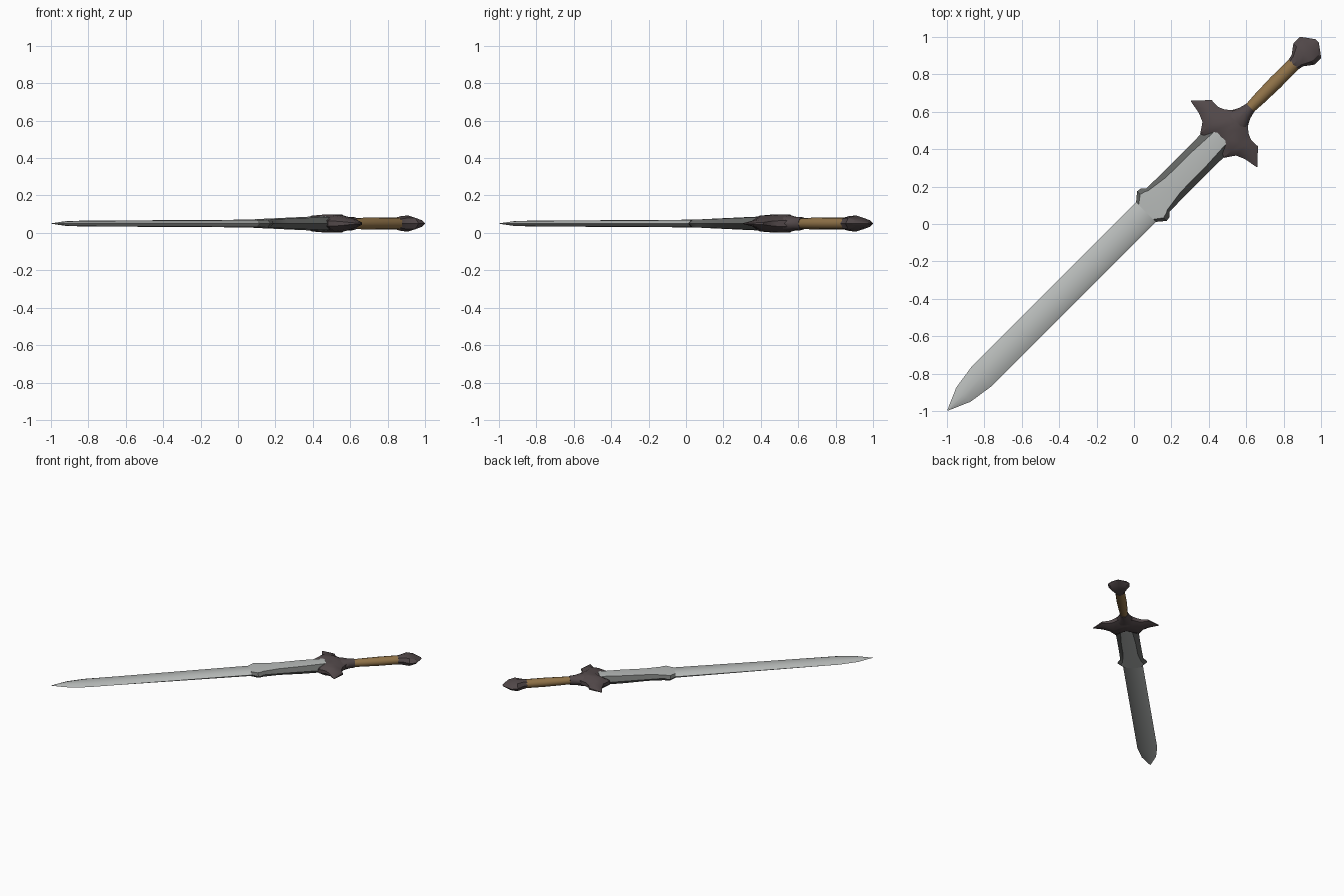
import bpy, bmesh, math
from mathutils import Vector

if "Cube" in bpy.data.objects:
    bpy.data.objects.remove(bpy.data.objects["Cube"])

R2 = math.sqrt(2)


def material(name, col):
    m = bpy.data.materials.new(name)
    m.diffuse_color = (*col, 1)
    m.use_nodes = True
    m.node_tree.nodes["Principled BSDF"].inputs["Base Color"].default_value = m.diffuse_color
    return m


steel = material("pale steel", (0.48, 0.50, 0.49))
tarnish = material("tarnished steel", (0.13, 0.135, 0.13))
iron = material("dark iron", (0.085, 0.066, 0.068))
leather = material("tan leather", (0.28, 0.17, 0.065))


def world(u, v, z):
    # u runs along the sword (tip to pommel), v across it
    return Vector(((u + v) / R2, (u - v) / R2, z + 0.05))


def loft(name, rings, mats, pick=None, angle=35):
    bm = bmesh.new()
    loops = [[bm.verts.new(world(*p)) for p in r] for r in rings]
    n = len(rings[0])
    for i in range(len(loops) - 1):
        for j in range(n):
            k = (j + 1) % n
            f = bm.faces.new((loops[i][j], loops[i][k], loops[i + 1][k], loops[i + 1][j]))
            if pick:
                f.material_index = pick(j)
    bm.faces.new(loops[0])
    bm.faces.new(loops[-1])
    bmesh.ops.recalc_face_normals(bm, faces=bm.faces)
    me = bpy.data.meshes.new(name)
    bm.to_mesh(me)
    bm.free()
    for m in mats:
        me.materials.append(m)
    ob = bpy.data.objects.new(name, me)
    bpy.context.collection.objects.link(ob)
    bpy.ops.object.select_all(action='DESELECT')
    ob.select_set(True)
    bpy.context.view_layer.objects.active = ob
    bpy.ops.object.shade_smooth_by_angle(angle=math.radians(angle))
    return ob


def blade_ring(u, w, m, h):
    # bevelled lens: thin edges, shoulders at m, central ridge
    s = h * 0.88
    return [(u, w, 0), (u, m, s), (u, 0, h), (u, -m, s),
            (u, -w, 0), (u, -m, -s), (u, 0, -h), (u, m, -s)]


def oval_ring(u, w, h, n=12):
    return [(u, w * math.cos(2 * math.pi * i / n), h * math.sin(2 * math.pi * i / n))
            for i in range(n)]


# long blade
loft("blade", [blade_ring(*s) for s in (
    (-1.412, 0.001, 0.0005, 0.001), (-1.29, 0.054, 0.025, 0.013),
    (-1.15, 0.075, 0.042, 0.016), (-0.5, 0.075, 0.048, 0.018),
    (0.13, 0.075, 0.052, 0.021))], [steel])

# thickened blade base with barbs: pale face, tarnished bevels
loft("blade_base", [blade_ring(*s) for s in (
    (0.09, 0.074, 0.055, 0.021), (0.135, 0.112, 0.088, 0.023),
    (0.16, 0.108, 0.082, 0.024), (0.18, 0.088, 0.072, 0.025),
    (0.30, 0.086, 0.055, 0.029), (0.48, 0.086, 0.054, 0.035),
    (0.66, 0.088, 0.045, 0.040))],
    [steel, tarnish], lambda j: 1 if j in (0, 3, 4, 7) else 0)

# crossguard with swept horns, lofted across the sword
half = [(0, 0.635, 0.84, 0.047), (0.04, 0.615, 0.82, 0.047), (0.09, 0.59, 0.775, 0.042),
        (0.127, 0.645, 0.76, 0.032), (0.175, 0.665, 0.762, 0.018), (0.25, 0.679, 0.683, 0.002)]
stations = [(-v, a, b, h) for v, a, b, h in half[:0:-1]] + half


def guard_ring(v, a, b, h):
    p, q = a + (b - a) * 0.3, a + (b - a) * 0.65
    return [(a, v, h * 0.35), (p, v, h), (q, v, h), (b, v, h * 0.35),
            (b, v, -h * 0.35), (q, v, -h), (p, v, -h), (a, v, -h * 0.35)]


loft("crossguard", [guard_ring(*s) for s in stations], [iron])

# collar between guard and grip
loft("collar", [oval_ring(*s) for s in (
    (0.70, 0.085, 0.044), (0.79, 0.066, 0.044), (0.835, 0.042, 0.036),
    (0.865, 0.033, 0.036), (0.88, 0.031, 0.034))], [iron])

# leather grip
loft("grip", [oval_ring(*s) for s in (
    (0.86, 0.028, 0.029), (0.95, 0.034, 0.031), (1.07, 0.038, 0.033),
    (1.22, 0.036, 0.033))], [leather])

# flared wedge pommel
loft("pommel", [oval_ring(*s, 8) for s in (
    (1.205, 0.037, 0.034), (1.235, 0.043, 0.040), (1.285, 0.080, 0.043),
    (1.335, 0.081, 0.024), (1.385, 0.012, 0.004))], [iron])
